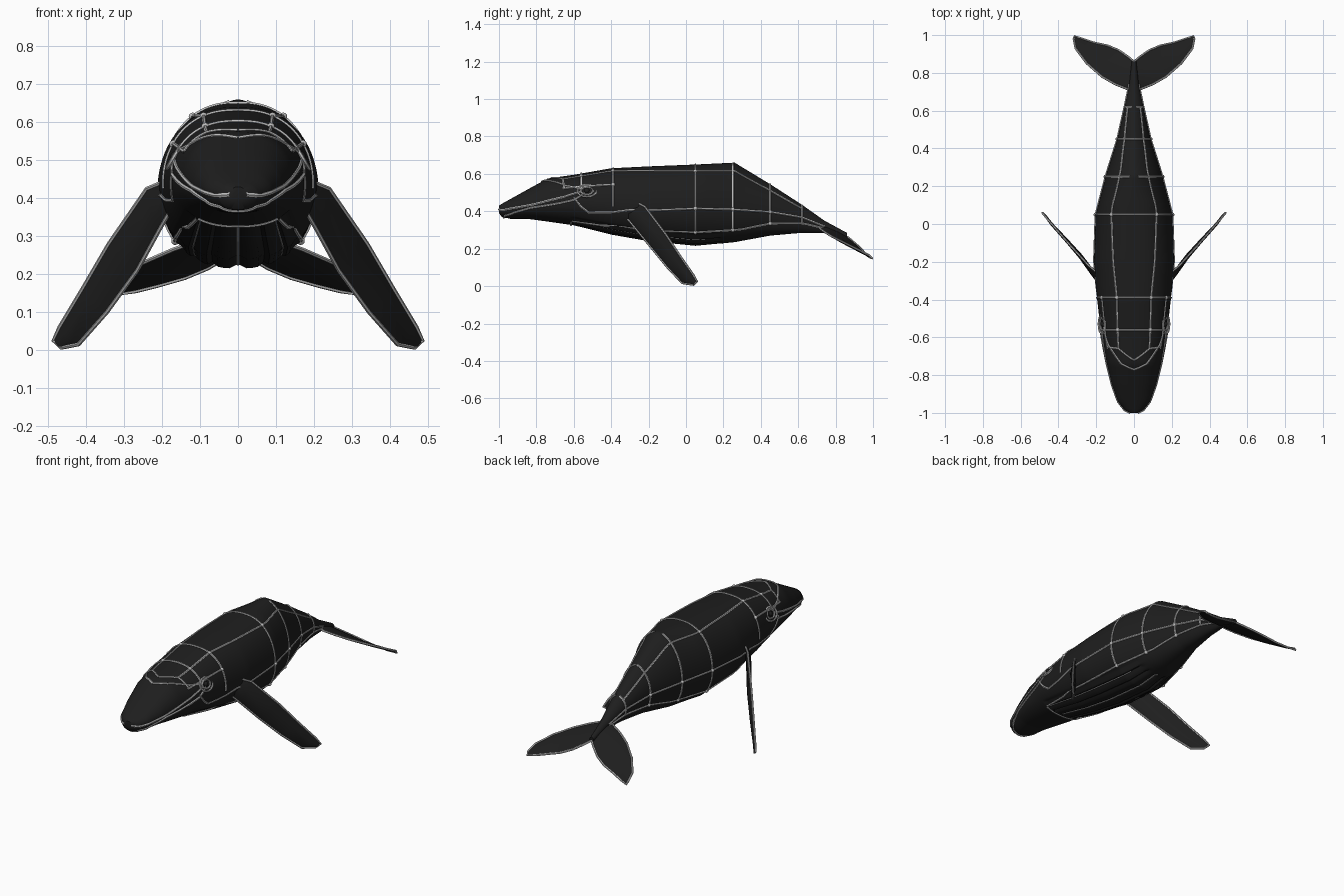
import bpy
import bmesh
from math import sin, cos, pi, radians
from mathutils import Vector

if "Cube" in bpy.data.objects:
    bpy.data.objects.remove(bpy.data.objects["Cube"], do_unlink=True)


def make_material(name, value):
    mat = bpy.data.materials.new(name)
    mat.use_nodes = True
    colour = (value, value, value, 1)
    mat.diffuse_color = colour
    shader = mat.node_tree.nodes["Principled BSDF"]
    shader.inputs["Base Color"].default_value = colour
    shader.inputs["Roughness"].default_value = 0.7
    return mat


skin = make_material("charcoal skin", 0.013)
trim = make_material("light grey seam", 0.5)

# Body stations: y, half width, top, widest height, bottom
STATIONS = [
    (-1, .02, .43, .41, .39), (-.985, .05, .44, .41, .37),
    (-.94, .085, .465, .42, .36), (-.85, .117, .515, .43, .36),
    (-.74, .145, .575, .44, .345), (-.6, .172, .595, .45, .325),
    (-.4, .195, .63, .44, .275), (-.2, .212, .64, .42, .24),
    (.05, .203, .65, .41, .215), (.26, .148, .66, .41, .235),
    (.45, .088, .545, .4, .27), (.62, .05, .435, .37, .285),
    (.74, .025, .35, .32, .285), (.86, .012, .285, .27, .255)]
PLEAT = .25


def mix(a, b, t):
    return a + (b - a) * t


def section(y):
    for low, high in zip(STATIONS, STATIONS[1:]):
        if y <= high[0]:
            t = (y - low[0]) / (high[0] - low[0])
            return [mix(p, q, t) for p, q in zip(low[1:], high[1:])]
    return STATIONS[-1][1:]


def surface(y, angle):
    """Point on the body; angle runs from the back (0) to the belly (pi)."""
    width, top, mid, bottom = section(y)
    s, c = sin(angle), cos(angle)
    # The back is narrower and sharper around and behind the hump
    power = .82 if c < 0 else mix(.82, 1.3, max(0, min(1, (y - .1) / .2)))
    x = width * abs(s) ** power * (1 if s >= 0 else -1)
    z = mid + c * ((top - mid) if c > 0 else (mid - bottom))
    # Throat pleats
    from_keel = abs(pi - angle)
    if from_keel < 3.5 * PLEAT and -.61 < y < .2:
        z += .012 * max(0, cos(from_keel * 2 * pi / PLEAT)) ** 2
    return Vector((x, y, z))


def select_only(obj):
    bpy.ops.object.select_all(action="DESELECT")
    obj.select_set(True)
    bpy.context.view_layer.objects.active = obj


def finish(obj, mat):
    obj.data.materials.append(mat)
    select_only(obj)
    bpy.ops.object.shade_smooth_by_angle(angle=radians(40))
    return obj


def add_mesh(name, bm, mat):
    mesh = bpy.data.meshes.new(name)
    bm.to_mesh(mesh)
    bm.free()
    obj = bpy.data.objects.new(name, mesh)
    bpy.context.collection.objects.link(obj)
    return finish(obj, mat)


def loft(name, rings, mat):
    """Skin a list of closed rings and cap both ends."""
    bm = bmesh.new()
    grid = [[bm.verts.new(p) for p in ring] for ring in rings]
    count = len(grid[0])
    for a, b in zip(grid, grid[1:]):
        for i in range(count):
            j = (i + 1) % count
            bm.faces.new((a[i], a[j], b[j], b[i]))
    bm.faces.new(grid[0])
    bm.faces.new(grid[-1])
    bmesh.ops.recalc_face_normals(bm, faces=bm.faces)
    return add_mesh(name, bm, mat)


def tubes(name, paths, radius=.0055):
    """Thin raised lines along the paths, on both sides of the model."""
    curve = bpy.data.curves.new(name, "CURVE")
    curve.dimensions = "3D"
    curve.bevel_depth = radius
    curve.bevel_resolution = 1
    for path in paths:
        for side in (1, -1):
            spline = curve.splines.new("POLY")
            spline.points.add(len(path) - 1)
            for point, p in zip(spline.points, path):
                point.co = (side * p.x, p.y, p.z, 1)
    obj = bpy.data.objects.new(name, curve)
    bpy.context.collection.objects.link(obj)
    select_only(obj)
    bpy.ops.object.convert(target="MESH")
    finish(bpy.context.object, trim)


def on_body(controls, steps=10):
    """Trace a line over the body through (y, angle) pairs."""
    path = []
    for (y1, a1), (y2, a2) in zip(controls, controls[1:]):
        path += [surface(mix(y1, y2, k / steps), mix(a1, a2, k / steps))
                 for k in range(steps + 1)]
    return path


# Body
AROUND = 96
ys = sorted({round(-1 + k * .02, 3) for k in range(94)} | {s[0] for s in STATIONS} | {-.61})
loft("body", [[surface(y, 2 * pi * i / AROUND) for i in range(AROUND)] for y in ys], skin)

# Seams around the body
hoops = [on_body([(y, start), (y, end)], 24) for y, start, end in (
    (-.56, 0, 1.1), (-.39, 0, 1.65), (.05, 0, 2.25),
    (.25, .2, 2.25), (.45, 0, 2.1), (.62, .3, 2.0))]
tubes("hoop_seams", hoops)

# Seams along the body
lengthwise = [
    [(-.66, .45), (-.39, .4), (.05, .55), (.25, .6), (.45, .7), (.62, .8)],
    [(-.66, 1.0), (-.39, 1.0)],
    [(-.6, 1.4), (-.56, 1.75), (-.52, 1.95), (-.4, 1.85), (-.3, 1.7),
     (.05, 1.55), (.45, 1.6), (.74, 1.6)],
    [(-.61, 2.55), (-.3, 2.35), (.05, 2.25), (.3, 2.25), (.45, 2.1), (.74, 1.9)]]
tubes("lengthwise_seams", [on_body(c) for c in lengthwise])

# Knots where the seams cross
knots = bmesh.new()
for y, angle in ((-.56, .43), (-.39, .4), (-.39, 1.0), (.05, .55), (.05, 1.55),
                 (.25, 1.57), (.45, 1.6), (.05, 2.25), (.25, 2.25), (.45, 2.1)):
    for side in (angle, -angle):
        ball = bmesh.ops.create_icosphere(knots, subdivisions=2, radius=.011)
        bmesh.ops.translate(knots, verts=ball["verts"], vec=surface(y, side))
add_mesh("seam_knots", knots, trim)

# Brow arcs over the head
tubes("brow_seams", [on_body([(-.77, 0), (-.74, .4), (-.64, .9), (-.56, 1.1)]),
                     on_body([(-.72, 0), (-.66, .45), (-.65, 1.0)])])

# Mouth lips
tubes("mouth_seams", [
    on_body([(-.975, pi), (-.965, 2.4), (-.92, 2.05), (-.83, 1.75), (-.6, 1.5), (-.54, 1.25)]),
    on_body([(-1, 1.6), (-.97, 1.7), (-.83, 1.55), (-.65, 1.35), (-.56, 1.2)])], .006)

# Belly pleat lines and chin edge
pleats = [on_body([(-.6, pi - k * PLEAT), (.2 - .05 * k, pi - k * PLEAT)], 30) for k in (0, 2)]
pleats.append(on_body([(-.615, 2.55), (-.615, pi)], 24))
tubes("belly_seams", pleats)

# Eyes with double lids
eye_centre = surface(-.53, 1.17)
lids = [[eye_centre + Vector((-.012 * size * sin(t), .032 * size * cos(t), .02 * size * sin(t)))
         for t in (2 * pi * k / 16 for k in range(17))] for size in (1, 1.6)]
tubes("eyelids", lids)
for side, label in ((1, "left"), (-1, "right")):
    bpy.ops.mesh.primitive_uv_sphere_add(
        segments=16, ring_count=8, radius=.015,
        location=(side * (eye_centre.x - .005), eye_centre.y, eye_centre.z))
    bpy.context.object.name = label + "_eye"
    finish(bpy.context.object, skin)


def blade(name, lead, trail, thick):
    """Lens-shaped fin between two edges, mirrored, with a pale rim."""
    lead = [Vector(p) for p in lead]
    trail = [Vector(p) for p in trail]
    last = len(lead) - 1
    rings = []
    for i, (a, b) in enumerate(zip(lead, trail)):
        span = lead[min(i + 1, last)] + trail[min(i + 1, last)] \
            - lead[max(i - 1, 0)] - trail[max(i - 1, 0)]
        normal = (b - a).cross(span).normalized() * mix(thick, thick * .35, i / last)
        inner, outer = a.lerp(b, .25), a.lerp(b, .65)
        rings.append([a, inner + normal, outer + normal * .8, b,
                      outer - normal * .8, inner - normal])
    fin = loft(name, rings, skin)
    fin.modifiers.new("Mirror", "MIRROR")
    tubes(name + "_rim", [lead + trail[::-1]])


# Flippers
blade("flippers",
      [(.17, -.33, .38), (.205, -.28, .32), (.265, -.19, .21), (.345, -.1, .1),
       (.42, -.02, .015), (.465, .04, .006)],
      [(.18, -.27, .45), (.24, -.22, .425), (.34, -.11, .28), (.41, -.03, .16),
       (.47, .04, .06), (.486, .06, .025)], .016)

# Tail flukes
blade("flukes",
      [(0, .7, .325), (.05, .72, .305), (.1, .74, .29), (.17, .78, .265),
       (.25, .85, .23), (.31, .93, .19), (.32, .98, .165)],
      [(0, .86, .265), (.03, .885, .245), (.08, .92, .215), (.14, .945, .19),
       (.21, .96, .17), (.27, .98, .155), (.315, .995, .148)], .014)
